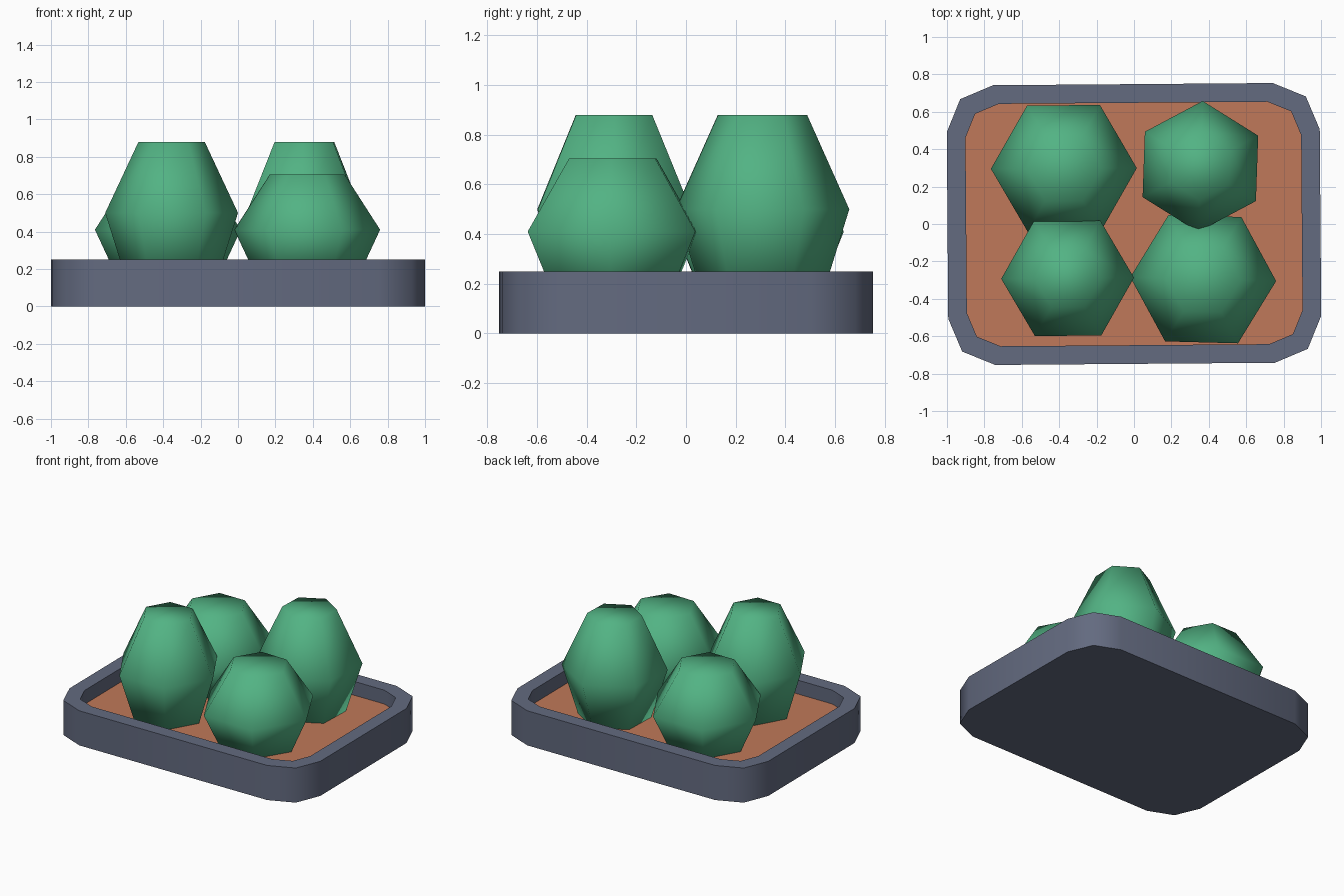
import bpy, bmesh, math

if "Cube" in bpy.data.objects:
    bpy.data.objects.remove(bpy.data.objects["Cube"])


def material(name, rgb):
    m = bpy.data.materials.new(name)
    m.diffuse_color = (*rgb, 1)
    m.use_nodes = True
    m.node_tree.nodes["Principled BSDF"].inputs["Base Color"].default_value = m.diffuse_color
    return m


SLATE = material("slate", (0.125, 0.145, 0.215))
CLAY = material("clay", (0.53, 0.19, 0.10))
GREEN = material("green", (0.085, 0.45, 0.23))


def rounded_rect(hx, hy, r, z):
    # two segments per corner
    pts = []
    for k, (sx, sy) in enumerate([(1, 1), (-1, 1), (-1, -1), (1, -1)]):
        for j in range(3):
            a = math.radians(90 * k + 45 * j)
            pts.append((sx * (hx - r) + r * math.cos(a),
                        sy * (hy - r) + r * math.sin(a), z))
    return pts


def hexagon(r, z):
    return [(r * math.cos(i * math.pi / 3), r * math.sin(i * math.pi / 3), z)
            for i in range(6)]


def loft(name, rings, mats, smooth_angle, last_mat=0):
    # stack of rings, capped at both ends
    bm = bmesh.new()
    loops = [[bm.verts.new(p) for p in ring] for ring in rings]
    n = len(loops[0])
    for a, b in zip(loops, loops[1:]):
        for i in range(n):
            j = (i + 1) % n
            bm.faces.new((a[i], a[j], b[j], b[i]))
    bm.faces.new(loops[0][::-1])
    bm.faces.new(loops[-1]).material_index = last_mat
    me = bpy.data.meshes.new(name)
    bm.to_mesh(me)
    bm.free()
    for m in mats:
        me.materials.append(m)
    ob = bpy.data.objects.new(name, me)
    bpy.context.collection.objects.link(ob)
    bpy.ops.object.select_all(action='DESELECT')
    ob.select_set(True)
    bpy.context.view_layer.objects.active = ob
    if smooth_angle is None:
        bpy.ops.object.shade_smooth()
    else:
        bpy.ops.object.shade_smooth_by_angle(angle=math.radians(smooth_angle))
    return ob


# Tray with raised rim and clay floor
FLOOR = 0.15
tray = loft("tray", [
    rounded_rect(1, 0.75, 0.25, 0),
    rounded_rect(1, 0.75, 0.25, 0.25),
    rounded_rect(0.9, 0.65, 0.18, 0.25),
    rounded_rect(0.9, 0.65, 0.18, FLOOR),
], [SLATE, CLAY], 50, last_mat=1)
tray.rotation_euler.z = math.radians(0.45)
tray.scale = (0.997, 0.997, 1)

# Shrubs: x, y, radius, waist height, top height, top radius, turn
SHRUBS = {
    "front_left_shrub": (-0.355, -0.29, 0.355, 0.50, 0.88, 0.177, 0.5),
    "front_right_shrub": (0.37, -0.295, 0.39, 0.41, 0.705, 0.20, -1.5),
    "back_left_shrub": (-0.375, 0.297, 0.39, 0.41, 0.705, 0.20, 0.3),
    "back_right_shrub": (0.355, 0.308, 0.35, 0.50, 0.88, 0.18, 88),
}
for name, (x, y, r, waist, top, rt, turn) in SHRUBS.items():
    ob = loft(name, [hexagon(r * 0.69, FLOOR), hexagon(r, waist),
                     hexagon(rt, top)], [GREEN], None)
    ob.location = (x, y, 0)
    ob.rotation_euler.z = math.radians(turn)
